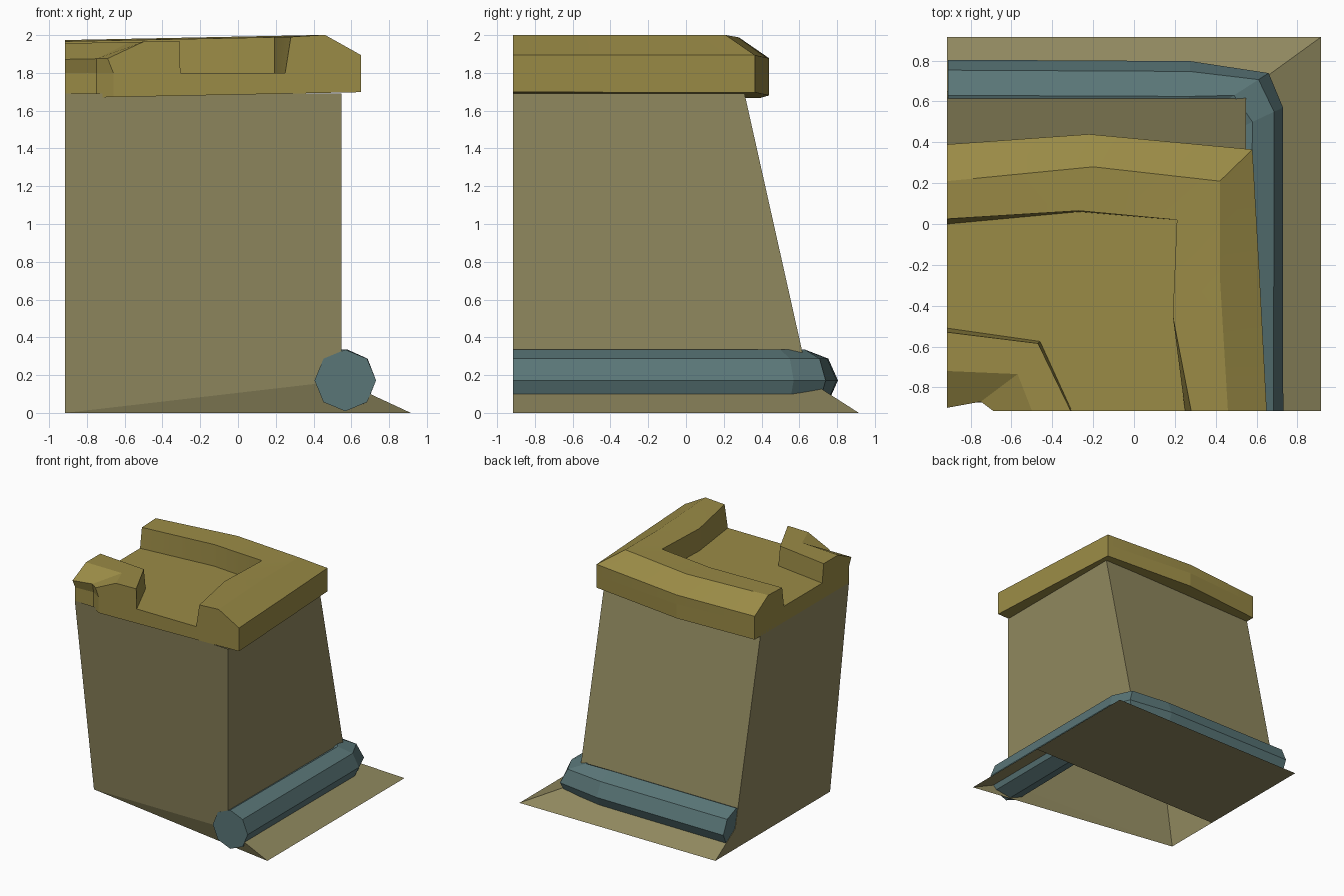
import bpy
import bmesh
import math
from mathutils import Vector

default_cube = bpy.data.objects.get("Cube")
if default_cube:
    bpy.data.objects.remove(default_cube, do_unlink=True)

EDGE = 0.915   # half the width of the square tile
FLOOR = 1.8    # height of the sunken roof floor
TILT = 0.02    # gentle rise of the roof towards +x


def make_material(name, red, green, blue):
    material = bpy.data.materials.new(name)
    material.use_nodes = True
    colour = (red, green, blue, 1)
    material.diffuse_color = colour
    material.node_tree.nodes["Principled BSDF"].inputs["Base Color"].default_value = colour
    return material


def make_object(name, verts, faces, material):
    mesh = bpy.data.meshes.new(name)
    mesh.from_pydata([tuple(v) for v in verts], [], faces)
    mesh.materials.append(material)
    bm = bmesh.new()
    bm.from_mesh(mesh)
    bmesh.ops.recalc_face_normals(bm, faces=bm.faces)
    bm.to_mesh(mesh)
    bm.free()
    obj = bpy.data.objects.new(name, mesh)
    bpy.context.scene.collection.objects.link(obj)
    return obj


def loft(name, sections, material, closed=True):
    """Join cross-sections of equal length and cap both ends."""
    count = len(sections[0])
    verts = [point for section in sections for point in section]
    faces = [list(range(count)), list(range(len(verts) - count, len(verts)))]
    for s in range(len(sections) - 1):
        for i in range(count if closed else count - 1):
            j = (i + 1) % count
            a, b = s * count, (s + 1) * count
            faces.append((a + i, a + j, b + j, b + i))
    return make_object(name, verts, faces, material)


def parapet(name, rows, material):
    """Loft plan lines, each with its own height, standing on the roof slab."""
    sections = []
    for k in range(len(rows[0][1])):
        section = []
        for height, line in rows:
            x, y = line[k]
            section.append((x, y, height + TILT * x if height > FLOOR else height))
        sections.append(section)
    return loft(name, sections, material, closed=False)


beige = make_material("beige_stone", 0.278, 0.247, 0.114)
gold = make_material("ochre_stone", 0.323, 0.257, 0.061)
teal = make_material("teal_trim", 0.102, 0.182, 0.187)

# Wall block with its sloping skirt; the underside is open towards the front
wall_points = {
    "top_fl": (-EDGE, -0.87, 1.69), "top_fr": (0.549, -EDGE, 1.69),
    "top_br": (0.549, 0.31, 1.69), "top_bl": (-EDGE, 0.31, 1.69),
    "base_fl": (-EDGE, -0.615, 0), "base_fr": (0.549, -EDGE, 0.17),
    "base_br": (0.549, 0.65, 0.17), "base_bl": (-EDGE, 0.65, 0.17),
    "rim_fr": (EDGE, -EDGE, 0), "rim_br": (EDGE, EDGE, 0), "rim_bl": (-EDGE, EDGE, 0),
    "plate_l": (-EDGE, -0.12, 0), "plate_r": (EDGE, -0.12, 0),
}
wall_faces = [
    "top_fl base_fl base_fr top_fr",            # front
    "base_fl rim_fr base_fr",                   # front of skirt
    "top_fr base_fr base_br top_br",            # right wall
    "top_br base_br base_bl top_bl",            # back wall
    "base_fr rim_fr plate_r rim_br base_br",    # right skirt
    "base_br rim_br rim_bl base_bl",            # back skirt
    "top_fl top_bl base_bl rim_bl plate_l base_fl",
    "plate_l rim_bl rim_br plate_r",            # ground plate
]
names = list(wall_points)
make_object("wall_and_skirt", wall_points.values(),
            [[names.index(n) for n in face.split()] for face in wall_faces], beige)

# Octagonal trim running round the foot of the wall
trim_path = [  # centre and outward direction
    ((0.568, -EDGE), (1, 0)),
    ((0.58, 0.5), (0.92, 0.43)),
    ((0.49, 0.63), (1.04, 0.67)),
    ((0.27, 0.625), (0.03, 1.06)),
    ((0.003 - EDGE, 0.63), (0, 1.07)),
]
radius = 0.163
trim_sections = []
for centre, outward in trim_path:
    ring = []
    for i in range(8):
        angle = math.tau * i / 8
        offset = Vector(outward) * radius * math.cos(angle)
        ring.append((centre[0] + offset.x, centre[1] + offset.y,
                     0.172 + radius * math.sin(angle)))
    trim_sections.append(ring)
loft("foot_trim", trim_sections, teal)

# Main parapet along the back and the right side
main_outer = [(-EDGE, 0.39), (-0.22, 0.44), (0.58, 0.365), (0.615, -0.25), (0.65, -EDGE)]
ridge = [(-EDGE, 0.21), (-0.2, 0.28), (0.42, 0.21), (0.42, -0.25), (0.46, -EDGE)]
inner = [(-EDGE, 0.025), (-0.27, 0.065), (0.21, 0.02), (0.19, -0.45), (0.28, -EDGE)]
foot = [(-EDGE, 0), (-0.27, 0.06), (0.21, 0.02), (0.19, -0.45), (0.25, -EDGE)]
main = parapet("main_parapet", [(FLOOR, main_outer), (1.882, main_outer), (1.992, ridge),
                                (1.985, inner), (FLOOR, foot)], gold)
bpy.context.view_layer.objects.active = main
main.select_set(True)
bpy.ops.object.shade_smooth_by_angle(angle=math.radians(30))

# Short parapet piece in the front corner, overhanging the slab a little
corner_base = [(-EDGE, -0.865), (-0.75, -0.855), (-0.66, -EDGE)]
outer = [(-EDGE, -0.9), (-0.75, -0.87), (-0.69, -EDGE)]
ridge = [(-EDGE, -0.72), (-0.57, -0.735), (-0.5, -EDGE)]
inner = [(-EDGE, -0.53), (-0.47, -0.585), (-0.31, -EDGE)]
foot = [(-EDGE, -0.51), (-0.46, -0.575), (-0.305, -EDGE)]
parapet("corner_parapet", [(FLOOR, corner_base), (1.89, outer), (1.975, ridge),
                           (1.975, inner), (FLOOR, foot)], gold)

# Roof slab carrying both parapets, with the sunken floor as its top
outline = main_outer + corner_base[::-1]
loft("roof_slab", [[(x, y, 1.685 + TILT * x) for x, y in outline],
                   [(x, y, FLOOR) for x, y in outline]], gold)
